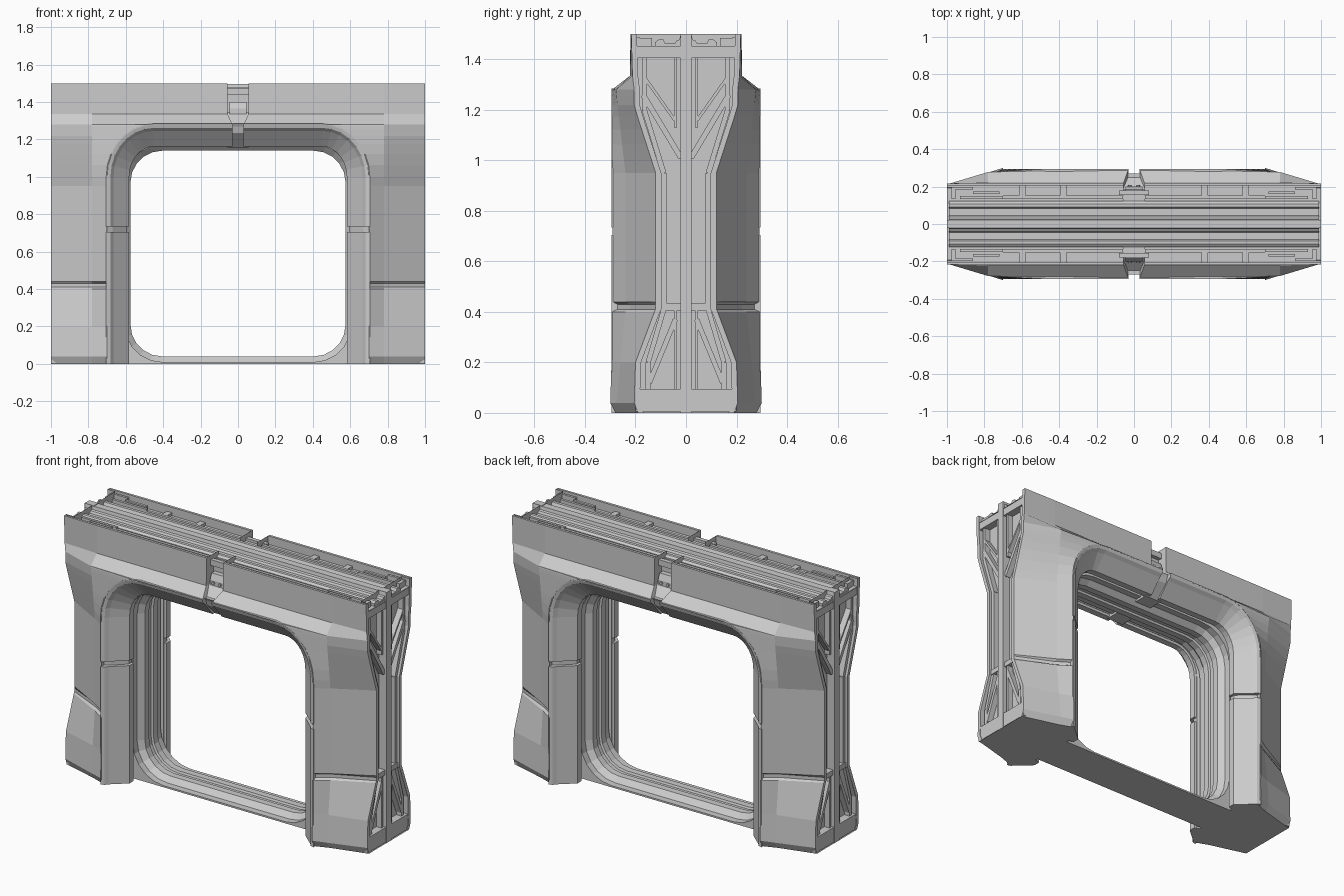
import bpy, bmesh, math
from mathutils import Vector

if "Cube" in bpy.data.objects:
    bpy.data.objects.remove(bpy.data.objects["Cube"])


def make(name, verts, faces, mirror=(False, False), recalc=True):
    me = bpy.data.meshes.new(name)
    me.from_pydata(verts, [], faces)
    bm = bmesh.new()
    bm.from_mesh(me)
    bmesh.ops.remove_doubles(bm, verts=bm.verts, dist=1e-5)
    if recalc:
        bmesh.ops.recalc_face_normals(bm, faces=bm.faces)
    bm.to_mesh(me)
    bm.free()
    ob = bpy.data.objects.new(name, me)
    bpy.context.collection.objects.link(ob)
    if any(mirror):
        m = ob.modifiers.new("mirror", 'MIRROR')
        m.use_axis = (mirror[0], mirror[1], False)
        m.use_mirror_merge = False
    return ob


def loft(rings, wrap_ring=False, wrap_path=False, caps=False):
    """Quads between consecutive rings of points."""
    n, k = len(rings[0]), len(rings)
    verts = [p for r in rings for p in r]
    faces = []
    for j in range(k if wrap_path else k - 1):
        a, b = j * n, ((j + 1) % k) * n
        for i in range(n if wrap_ring else n - 1):
            i2 = (i + 1) % n
            faces.append((a + i, b + i, b + i2, a + i2))
    if caps:
        faces += [tuple(range(n)), tuple(range((k - 1) * n, k * n))]
    return verts, faces


def prism(name, yz, x0, x1, mirror=(False, False)):
    """Profile in the y-z plane extruded along x."""
    return make(name, *loft([[(x, y, z) for y, z in yz] for x in (x0, x1)], True, False, True), mirror)


def box(name, x0, x1, y0, y1, z0, z1, mirror=(True, True)):
    return prism(name, [(y0, z0), (y1, z0), (y1, z1), (y0, z1)], x0, x1, mirror)


def bar(name, pts, w, x0=0.94, x1=0.985):
    """Flat strut following a y-z polyline on the end faces."""
    for (ya, za), (yb, zb) in zip(pts, pts[1:]):
        d = Vector((yb - ya, zb - za)).normalized() * w / 2
        prism(name, [(ya - d.y, za + d.x), (yb - d.y, zb + d.x),
                     (yb + d.y, zb - d.x), (ya + d.y, za - d.x)], x0, x1, (True, True))


# Arch line: straight jamb, elliptical shoulder, flat head
CURVE = [(0.45 + 0.25 * math.cos(a), 1.0 + 0.28 * math.sin(a))
         for a in [math.pi / 2 * i / 7 for i in range(8)]]

# Armour shell, one quarter: each row is (z, inner x, inner y, middle y, outer y)
rows = [(0, .70, .28, .25, .19), (.04, .70, .30, .275, .205), (.2, .70, .295, .26, .20),
        (.40, .70, .295, .24, .125), (.41, .70, .275, .222, .12), (.43, .70, .275, .222, .12),
        (.44, .70, .292, .24, .12), (.95, .70, .292, .24, .12)]
for x, z in CURVE:
    t = (z - 0.95) / 0.33
    rows.append((z, x, .295, .24 + .038 * t, .12 + .085 * min(1, t * 1.25)))
rows += [(1.28, .03, .293, .278, .205), (1.335, .055, .222, .222, .212), (1.5, .055, .22, .22, .217)]


def shell_row(z, xi, yi, yk, yo, cap=9):
    cols = [(xi, .1), (xi, yi), (.78, yk), (1, yo), (1, yo - .022), (.95, yo - .022), (.95, 0)]
    return [(x, min(y, cap), z) for x, y in cols]


rings = [[(x, 0, 0) if i else (x, .1, 0) for i, (x, y, z) in enumerate(shell_row(*rows[0]))]]
rings += [shell_row(*r) for r in rows]
for z, cap in ((1.5, .205), (1.45, .205), (1.45, 0)):
    rings.append(shell_row(z, *rows[-1][1:], cap))
make("armour_shell", *loft(rings), (True, True), False)


# Arch trim: stepped section (inset, y) swept along the arch line
def sweep(name, path, section):
    out = []
    for i, p in enumerate(path):
        a, b = Vector(path[max(i - 1, 0)]), Vector(path[min(i + 1, len(path) - 1)])
        t = (b - a).normalized()
        out.append([(p[0] - t.y * d, y, p[1] + t.x * d) for d, y in section])
    make(name, *loft(out, True, False, True), (True, True))


TRIM = [(-.005, .295), (.018, .288), (.034, .268), (.118, .195), (.118, .155),
        (.085, .15), (.085, .09), (-.005, .09)]
CORE = [(-.005, .27), (.03, .25), (.103, .18), (.103, .15), (.075, .14), (.075, .09), (-.005, .09)]
sweep("jamb_trim", [(.70, 0), (.70, .705)], TRIM)
sweep("arch_trim", [(.70, .735)] + CURVE + [(.03, 1.28)], TRIM)
sweep("arch_core", [(.70, 0)] + CURVE + [(0, 1.28)], CORE)

# Central door frame: rounded opening with a seal groove, square outside
half = [(.012, .015), (0, .02), (0, .06), (.03, .09), (.03, .13), (.6, .13)]
section = [(o, -y) for o, y in reversed(half)] + half
rings = []
for q, (cx, cz) in enumerate([(.405, .97), (-.405, .97), (-.405, .21), (.405, .21)]):
    for i in range(6):
        a = math.pi / 2 * (q + i / 5)
        c, s = math.cos(a), math.sin(a)
        rings.append([(max(-.7, min(.7, cx + (.17 + o) * c)), y,
                       max(0, min(1.27, cz + (.17 + o) * s))) for o, y in section])
make("door_frame", *loft(rings, True, True))

# Key piece at the centre of the arch, with bracket and bolts
prism("arch_key", [(.08, 1.345), (.185, 1.345), (.262, 1.272), (.25, 1.235), (.17, 1.157), (.08, 1.157)],
      -.056, .056, (False, True))
box("key_back", -.06, .06, .10, .155, 1.3, 1.46, (False, True))
prism("key_bracket", [(.15, 1.335), (.20, 1.335), (.20, 1.365), (.185, 1.40), (.15, 1.40)],
      -.045, .045, (False, True))
for sx in (-.022, .022):
    bolt = [(sx + .009 * math.cos(i * math.pi / 4), 1.352 + .009 * math.sin(i * math.pi / 4)) for i in range(8)]
    make("key_bolt", *loft([[(x, y, z) for x, z in bolt] for y in (.19, .208)], True, False, True), (False, True))

# Ridged roof beam
side = [(.122, 1.44), (.122, 1.468), (.108, 1.478), (.09, 1.478), (.082, 1.462),
        (.045, 1.462), (.038, 1.474), (.026, 1.478), (.022, 1.497)]
prism("roof_beam", side + [(-y, z) for y, z in reversed(side)], -.99, .99)

# Roof tray fittings
box("tray_rail", .06, .70, .135, .152, 1.44, 1.472)
for x in (.36, .58):
    box("tray_block", x, x + .035, .152, .21, 1.44, 1.468)
box("tray_latch", .70, .93, .135, .15, 1.44, 1.482)
box("tray_latch_arm", .72, .86, .16, .175, 1.44, 1.485)
box("tray_latch_head", .86, .97, .185, .198, 1.44, 1.488)
box("tray_latch_end", .955, .975, .135, .198, 1.44, 1.485)
box("tray_clip", 0, .08, .155, .18, 1.44, 1.475)

# End faces: post, beams and struts
box("end_post", .94, 1.0, -.022, .022, 0, 1.5, (True, False))
box("end_base", .94, .997, -.20, .20, .005, .095, (True, False))
box("end_head", .94, .997, -.21, .21, 1.405, 1.452, (True, False))
box("end_cross", .94, .99, -.12, .12, .405, .435, (True, False))
bar("end_upper_strut", [(.165, 1.41), (.165, 1.2), (.088, .95), (.088, .43)], .02)
bar("end_lower_strut", [(.088, .41), (.15, .2), (.15, .09)], .02)
bar("end_upper_brace", [(.02, 1.01), (.17, 1.26)], .022)
bar("end_upper_brace_thin", [(.045, 1.16), (.165, 1.33)], .012)
bar("end_upper_rib", [(.042, 1.13), (.042, 1.41)], .012)
bar("end_lower_brace", [(.042, .37), (.145, .12)], .02)
bar("end_lower_rib", [(.042, .09), (.042, .41)], .012)
